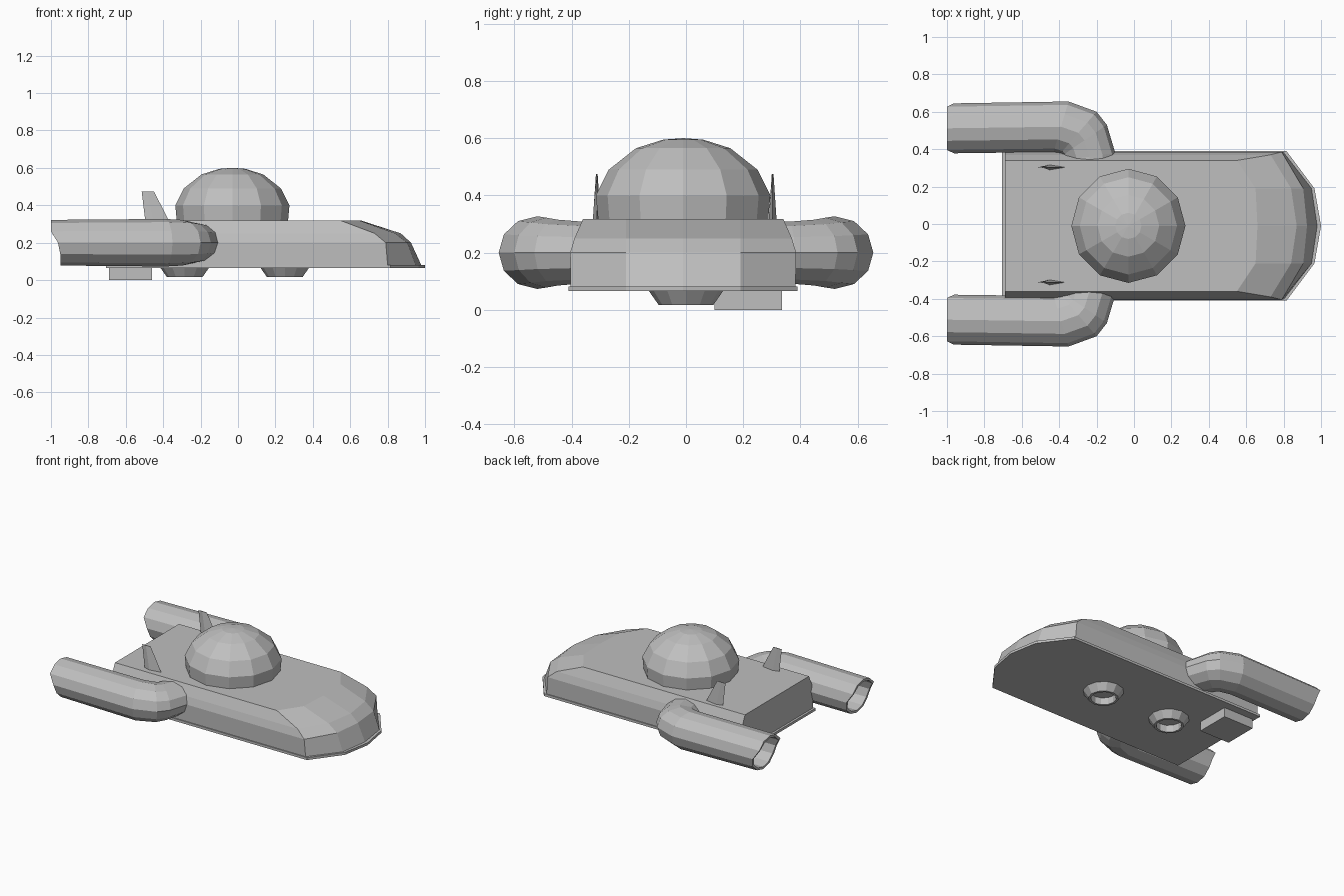
import bpy, bmesh
from math import sin, cos, tau

cube = bpy.data.objects.get("Cube")
if cube:
    bpy.data.objects.remove(cube)

grey = bpy.data.materials.new("light grey")
grey.use_nodes = True
grey.diffuse_color = (0.52, 0.52, 0.52, 1)
grey.node_tree.nodes["Principled BSDF"].inputs["Base Color"].default_value = grey.diffuse_color


def loft(name, rings, closed=False):
    """Skin equal-length rings; cap the ends, or join them if closed."""
    bm = bmesh.new()
    loops = [[bm.verts.new(p) for p in ring] for ring in rings]
    pairs = list(zip(loops, loops[1:]))
    if closed:
        pairs.append((loops[-1], loops[0]))
    else:
        bm.faces.new(loops[0])
        bm.faces.new(loops[-1])
    for a, b in pairs:
        for i in range(len(a)):
            j = (i + 1) % len(a)
            bm.faces.new((a[i], a[j], b[j], b[i]))
    bmesh.ops.remove_doubles(bm, verts=bm.verts, dist=1e-5)
    bmesh.ops.recalc_face_normals(bm, faces=bm.faces)
    mesh = bpy.data.meshes.new(name)
    bm.to_mesh(mesh)
    bm.free()
    mesh.materials.append(grey)
    obj = bpy.data.objects.new(name, mesh)
    bpy.context.collection.objects.link(obj)
    return obj


def circle(cx, cy, z, r, n=12):
    return [(cx + r * cos(tau * i / n), cy + r * sin(tau * i / n), z) for i in range(n)]


def hull_outline(z, w, rear, corner, shoulder, tip):
    """Plan outline of the craft with a faceted nose."""
    half = [(rear, w), (corner, w), (shoulder, 0.2)]
    pts = half + [(tip, 0)] + [(x, -y) for x, y in reversed(half)]
    return [(x, y - 0.01, z) for x, y in pts]


# Hull and its thin base plate
loft("hull", [
    hull_outline(0.08, 0.393, -0.69, 0.80, 0.95, 0.98),
    hull_outline(0.20, 0.395, -0.69, 0.79, 0.905, 0.925),
    hull_outline(0.25, 0.38, -0.69, 0.73, 0.84, 0.87),
    hull_outline(0.318, 0.35, -0.69, 0.55, 0.65, 0.66)])
loft("base_plate", [hull_outline(z, 0.40, -0.705, 0.815, 0.965, 1.0)
                    for z in (0.065, 0.082)])

# Canopy dome
dome = [(0.297, 0.31), (0.305, 0.40), (0.26, 0.49), (0.165, 0.565), (0.07, 0.595), (0.004, 0.6)]
loft("canopy_dome", [circle(-0.03, -0.01, z, r) for r, z in dome])

# Hollow landing rings underneath
for name, x in (("rear_landing_ring", -0.285), ("front_landing_ring", 0.25)):
    loft(name, [circle(x, 0, z, r) for r, z in
                ((0.13, 0.066), (0.095, 0.016), (0.08, 0.016), (0.08, 0.066))], closed=True)

# Offset box underneath
loft("underside_box", [[(-0.69, 0.1, z), (-0.46, 0.1, z), (-0.46, 0.335, z), (-0.69, 0.335, z)]
                       for z in (0, 0.066)])


# Bent exhaust pipes: inner edge, outer edge and half height of each section
BEND = [((-0.43, 0.385), (-0.35, 0.655), 0.127),
        ((-0.395, 0.375), (-0.20, 0.60), 0.122),
        ((-0.385, 0.365), (-0.145, 0.53), 0.115),
        ((-0.375, 0.34), (-0.10, 0.38), 0.108),
        ((-0.37, 0.25), (-0.09, 0.25), 0.108)]


def section(inner, outer, height, side, n=12):
    ring = []
    for i in range(n):
        c, s = cos(tau * i / n), sin(tau * i / n)
        x, y = ((a + b) / 2 + (b - a) / 2 * c for a, b in zip(inner, outer))
        ring.append((x, side * y, 0.2 + height * s))
    return ring


def mouth(ring):
    """Cut the open end so that its upper lip overhangs."""
    return [(-1 + 0.05 * min(1, max(0, (0.26 - z) / 0.08)), y, z) for x, y, z in ring]


for name, side in (("left_exhaust_pipe", 1), ("right_exhaust_pipe", -1)):
    bore = [section((x, 0.395), (x, 0.63), 0.106, side) for x in (-0.6, -1)]
    rim = section((-1, 0.378), (-1, 0.645), 0.122, side)
    loft(name, [bore[0], mouth(bore[1]), mouth(rim)] + [section(*b, side) for b in BEND])

# Swept tail fins
for name, y in (("left_tail_fin", 0.303), ("right_tail_fin", -0.312)):
    loft(name, [[(a, y, z), (m, y - t, z), (b, y, z), (m, y + t, z)]
                for a, m, b, t, z in ((-0.495, -0.45, -0.365, 0.014, 0.31),
                                      (-0.515, -0.485, -0.45, 0.003, 0.475))])
